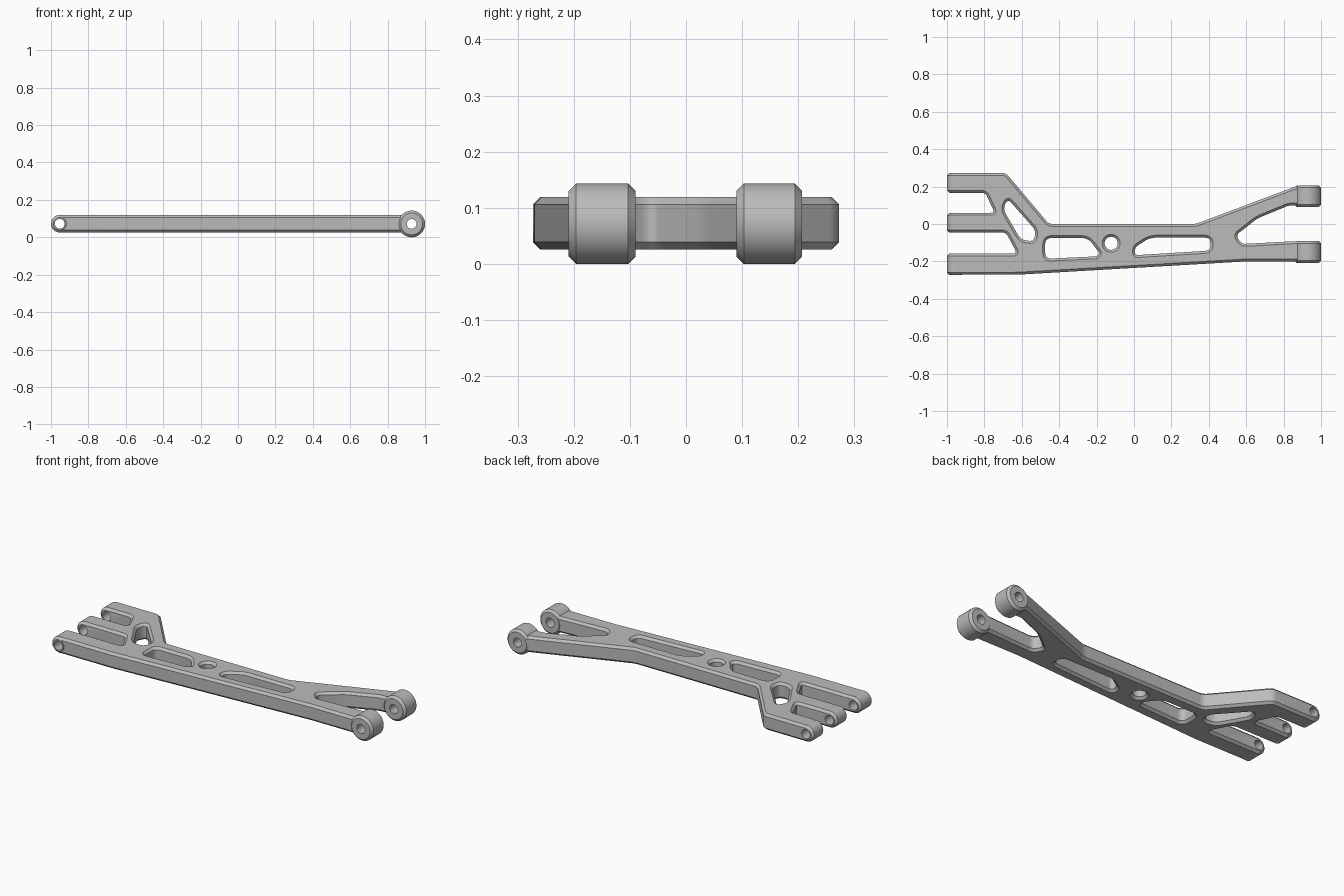
import bpy, bmesh, math
from mathutils import Vector

if "Cube" in bpy.data.objects:
    bpy.data.objects.remove(bpy.data.objects["Cube"])

CHAMFER = 0.013
MID_Z = 0.0725          # height of the plate's middle plane
PLATE_HALF = 0.0465     # half the plate thickness

grey = bpy.data.materials.new("moulded grey")
grey.diffuse_color = (0.5, 0.5, 0.5, 1)
grey.use_nodes = True
grey.node_tree.nodes["Principled BSDF"].inputs["Base Color"].default_value = grey.diffuse_color


def rounded(corners, cut, steps=5):
    """Polygon with every corner softened by a short curve."""
    pts = [Vector(c) for c in corners]
    out = []
    for i, p in enumerate(pts):
        a, b = pts[i - 1] - p, pts[(i + 1) % len(pts)] - p
        d = min(cut, 0.45 * a.length, 0.45 * b.length)
        start, end = p + a.normalized() * d, p + b.normalized() * d
        for k in range(steps + 1):
            t = k / steps
            out.append(start * (1 - t) ** 2 + p * 2 * t * (1 - t) + end * t * t)
    return out


def select_only(ob):
    bpy.ops.object.select_all(action='DESELECT')
    ob.select_set(True)
    bpy.context.view_layer.objects.active = ob


def barrel(name, x, z, radius, y0, y1, chamfer=0.0, sides=64):
    """Cylinder along y with chamfered rims."""
    bm = bmesh.new()
    rings = [(y0, radius), (y1, radius)]
    if chamfer:
        rings = [(y0, radius - chamfer), (y0 + chamfer, radius),
                 (y1 - chamfer, radius), (y1, radius - chamfer)]
    loops = []
    for y, r in rings:
        loops.append([bm.verts.new((x + r * math.cos(a), y, z + r * math.sin(a)))
                      for a in (2 * math.pi * i / sides for i in range(sides))])
    for lo, hi in zip(loops, loops[1:]):
        for i in range(sides):
            j = (i + 1) % sides
            bm.faces.new((lo[i], lo[j], hi[j], hi[i]))
    bm.faces.new(loops[0])
    bm.faces.new(loops[-1])
    bmesh.ops.recalc_face_normals(bm, faces=bm.faces)
    mesh = bpy.data.meshes.new(name)
    bm.to_mesh(mesh)
    bm.free()
    mesh.materials.append(grey)
    ob = bpy.data.objects.new(name, mesh)
    bpy.context.collection.objects.link(ob)
    return ob


def combine(target, other, operation):
    mod = target.modifiers.new(operation, 'BOOLEAN')
    mod.operation, mod.solver, mod.object = operation, 'EXACT', other
    select_only(target)
    bpy.ops.object.modifier_apply(modifier=mod.name)
    bpy.data.objects.remove(other, do_unlink=True)


# Plate outline: three prongs on the left, two spreading arms on the right
L = -0.965
outline = [
    (L, 0.273), (-0.685, 0.273), (-0.455, 0.0), (0.33, 0.0),
    (0.87, 0.203), (0.93, 0.203), (0.93, 0.10), (0.83, 0.10),
    (0.66, 0.03), (0.545, -0.06), (0.575, -0.107), (0.86, -0.092),
    (0.93, -0.092), (0.93, -0.2), (0.6, -0.2), (-0.62, -0.271),
    (L, -0.271), (L, -0.158), (-0.625, -0.158), (-0.685, -0.045),
    (L, -0.045), (L, 0.06), (-0.745, 0.06), (-0.795, 0.167), (L, 0.167)]
# Lightening windows
windows = [
    [(-0.70, 0.08), (-0.675, 0.135), (-0.525, -0.035), (-0.535, -0.093),
     (-0.605, -0.085)],
    [(-0.475, -0.075), (-0.245, -0.075), (-0.185, -0.155), (-0.20, -0.173),
     (-0.475, -0.186)],
    [(0.085, -0.073), (0.41, -0.073), (0.41, -0.142), (0.005, -0.167),
     (0.005, -0.125)]]
spy_hole = [(-0.122 + 0.035 * math.cos(math.tau * i / 32),
             -0.103 + 0.035 * math.sin(math.tau * i / 32)) for i in range(32)]

curve = bpy.data.curves.new("arm_plate", 'CURVE')
curve.dimensions, curve.fill_mode = '2D', 'BOTH'
curve.extrude = PLATE_HALF - CHAMFER
curve.bevel_depth, curve.bevel_resolution, curve.offset = CHAMFER, 0, -CHAMFER
loops = [rounded(outline, 0.022)] + [rounded(w, 0.035) for w in windows] + [spy_hole]
for loop in loops:
    spline = curve.splines.new('POLY')
    spline.points.add(len(loop) - 1)
    for point, p in zip(spline.points, loop):
        point.co = (p[0], p[1], 0, 1)
    spline.use_cyclic_u = True
arm = bpy.data.objects.new("suspension_arm", curve)
bpy.context.collection.objects.link(arm)
select_only(arm)
bpy.ops.object.convert(target='MESH')
arm = bpy.context.object
bm = bmesh.new()
bm.from_mesh(arm.data)
bmesh.ops.translate(bm, verts=bm.verts, vec=(0, 0, MID_Z))
bmesh.ops.remove_doubles(bm, verts=bm.verts, dist=0.0002)
bmesh.ops.recalc_face_normals(bm, faces=bm.faces)
bm.to_mesh(arm.data)
bm.free()
arm.data.materials.clear()
arm.data.materials.append(grey)

# Rounded prong ends
for y0, y1 in ((0.167, 0.273), (-0.045, 0.06), (-0.273, -0.158)):
    combine(arm, barrel("prong_end", -0.9535, MID_Z, PLATE_HALF, y0, y1, CHAMFER), 'UNION')
# Large bosses on the outer arms
for y0, y1 in ((0.09, 0.207), (-0.209, -0.09)):
    combine(arm, barrel("pivot_boss", 0.9285, 0.0715, 0.0715, y0, y1, CHAMFER), 'UNION')
# Hinge pin bores
for x, z in ((-0.9535, MID_Z), (0.9285, 0.0715)):
    combine(arm, barrel("pin_bore", x, z, 0.026, -0.4, 0.4, sides=32), 'DIFFERENCE')

select_only(arm)
bpy.ops.object.shade_smooth_by_angle(angle=math.radians(30))
